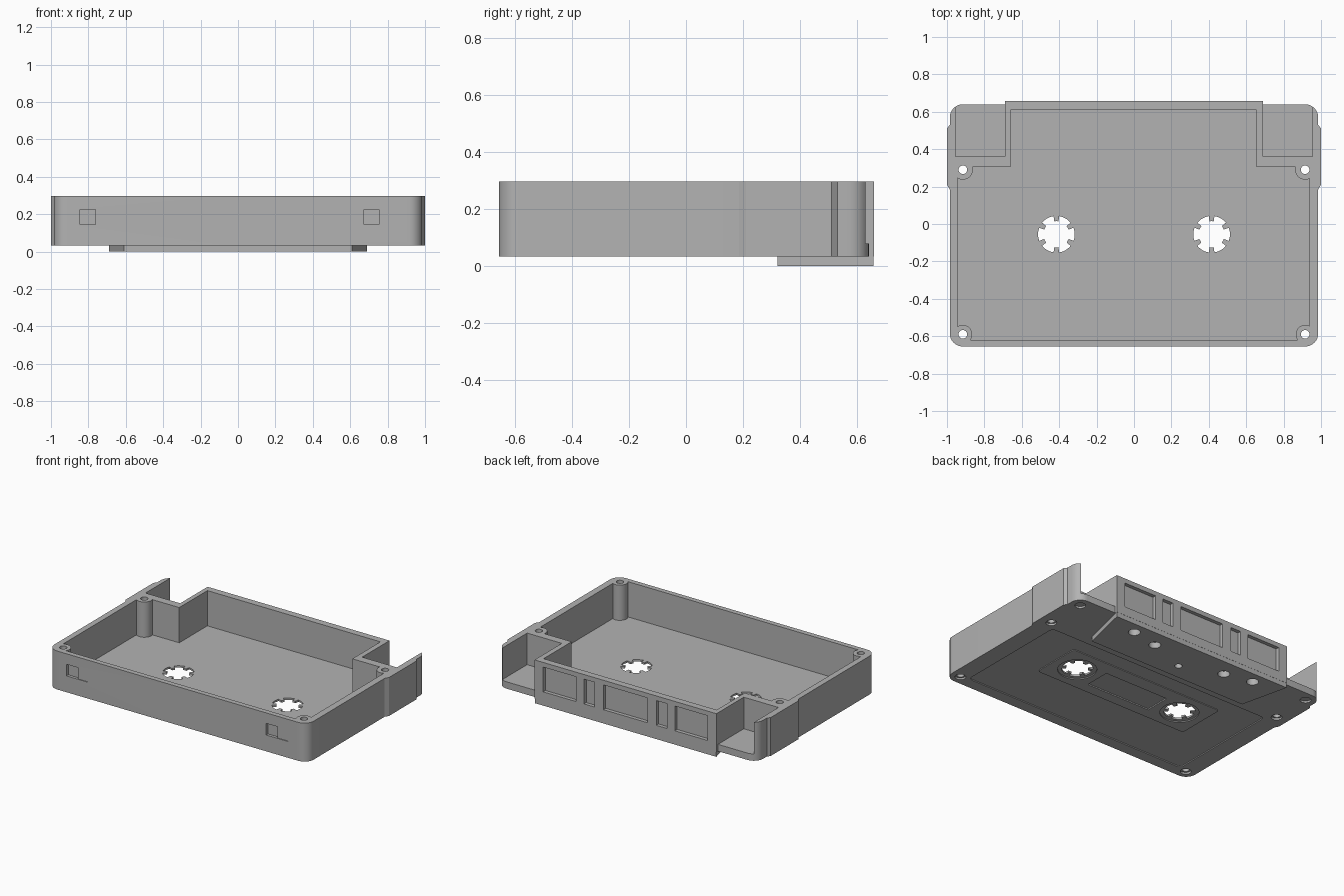
import bpy, bmesh
from math import sin, cos, pi, radians

if "Cube" in bpy.data.objects:
    bpy.data.objects.remove(bpy.data.objects["Cube"])

grey = bpy.data.materials.new("plain grey")
grey.use_nodes = True
grey.diffuse_color = (0.45, 0.45, 0.45, 1)
grey.node_tree.nodes["Principled BSDF"].inputs["Base Color"].default_value = grey.diffuse_color

BASE, TOP, FLOOR = 0.033, 0.297, 0.055


def prism(name, pts, z0, z1):
    """Extrude a flat outline between two heights."""
    bm = bmesh.new()
    face = bm.faces.new([bm.verts.new((x, y, z0)) for x, y in pts])
    new = bmesh.ops.extrude_face_region(bm, geom=[face])["geom"]
    verts = [v for v in new if isinstance(v, bmesh.types.BMVert)]
    bmesh.ops.translate(bm, verts=verts, vec=(0, 0, z1 - z0))
    bmesh.ops.recalc_face_normals(bm, faces=bm.faces)
    mesh = bpy.data.meshes.new(name)
    bm.to_mesh(mesh)
    bm.free()
    ob = bpy.data.objects.new(name, mesh)
    mesh.materials.append(grey)
    bpy.context.scene.collection.objects.link(ob)
    return ob


def arc(cx, cy, r, a0, a1, n=8):
    return [(cx + r * cos(radians(a0 + (a1 - a0) * i / n)),
             cy + r * sin(radians(a0 + (a1 - a0) * i / n))) for i in range(n + 1)]


def circle(cx, cy, r, n=32):
    return arc(cx, cy, r, 0, 360, n)[:-1]


def rect(x0, x1, y0, y1, r=0):
    if not r:
        return [(x0, y0), (x1, y0), (x1, y1), (x0, y1)]
    return (arc(x0 + r, y0 + r, r, 180, 270) + arc(x1 - r, y0 + r, r, 270, 360)
            + arc(x1 - r, y1 - r, r, 0, 90) + arc(x0 + r, y1 - r, r, 90, 180))


def mirrored(half):
    """Complete a right-hand outline with its mirror image."""
    return half + [(-x, y) for x, y in reversed(half)]


def combine(tool, operation):
    mod = shell.modifiers.new("combine", "BOOLEAN")
    mod.operation, mod.object, mod.solver = operation, tool, "EXACT"
    bpy.context.view_layer.objects.active = shell
    bpy.ops.object.modifier_apply(modifier=mod.name)
    bpy.data.objects.remove(tool)


def cut(pts, z0, z1):
    combine(prism("cutter", pts, z0, z1), "DIFFERENCE")


def add(pts, z0, z1):
    combine(prism("addition", pts, z0, z1), "UNION")


# Outer shell with rounded corners, side grips and the raised head block
shell = prism("cassette_half_shell", mirrored(
    arc(0.915, -0.585, 0.07, 270, 360)
    + [(0.985, 0.185), (1.0, 0.21), (1.0, 0.51), (0.985, 0.53)]
    + arc(0.915, 0.57, 0.07, 0, 90)
    + [(0.69, 0.64), (0.69, 0.657)]), BASE, TOP)

# Inner cavity, narrowing into the head block
cut([(-0.945, -0.62), (0.938, -0.62), (0.938, 0.305), (0.655, 0.305),
     (0.655, 0.61), (-0.66, 0.61), (-0.66, 0.305), (-0.945, 0.305)], FLOOR, 0.4)

# Open corner pockets beside the head block
for s in (-1, 1):
    cut(rect(*sorted((s * 0.691, s * 0.955)), 0.36, 0.8), 0.08, 0.4)

# Screw posts
for s in (-1, 1):
    for y, r in ((-0.59, 0.05), (0.29, 0.053)):
        add(circle(s * 0.915, y, r), FLOOR - 0.01, TOP)

# Tapered plate under the head block
add(mirrored([(0.61, 0.32), (0.689, 0.656)]), 0, BASE + 0.01)

# Label recess, raised reel panel and its centre window on the underside
cut(rect(-0.86, 0.86, -0.575, 0.235, 0.03), 0, BASE + 0.007)
add(rect(-0.59, 0.59, -0.23, 0.12, 0.02), BASE + 0.002, BASE + 0.012)
cut(rect(-0.245, 0.245, -0.155, 0.025), 0, BASE + 0.01)

# Toothed reel holes in round seats
for s in (-1, 1):
    cx, cy = s * 0.415, -0.055
    cut(circle(cx, cy, 0.122, 40), 0, BASE + 0.009)
    gear = []
    for k in range(6):
        mid = 60 * k
        gear += arc(cx, cy, 0.098, mid - 21, mid + 21, 6)
        gear += arc(cx, cy, 0.07, mid + 21, mid + 39, 3)
    cut(gear, -0.1, 0.2)

# Screw holes with wide seats, blind seats in the pocket corners
for s in (-1, 1):
    for y in (-0.59, 0.29):
        cut(circle(s * 0.915, y, 0.023, 24), -0.1, 0.4)
    for y in (-0.59, 0.29, 0.57):
        cut(circle(s * 0.915, y, 0.034, 24), 0, BASE + 0.013)
    # Guide holes in the tapered plate
    cut(circle(s * 0.48, 0.575, 0.038), -0.1, 0.042)
    cut(circle(s * 0.28, 0.535, 0.038), -0.1, 0.042)
cut(circle(0, 0.43, 0.024), -0.1, 0.042)

# Shallow windows along the head block
for x, half in ((-0.5, 0.125), (-0.275, 0.04), (0, 0.168), (0.275, 0.04), (0.5, 0.125)):
    cut(rect(x - half, x + half, 0.632, 0.8), 0.095, 0.265)

# Tab recesses in the front wall: a deep half and a shallow half
for x in (-0.762, 0.755):
    cut(rect(x - 0.082, x, -0.8, -0.635), 0.145, 0.225)
    cut(rect(x - 0.001, x + 0.082, -0.8, -0.65), 0.145, 0.225)

# Smooth the rounded corners and holes, keep edges crisp
bpy.ops.object.select_all(action="DESELECT")
shell.select_set(True)
bpy.context.view_layer.objects.active = shell
bpy.ops.object.shade_smooth_by_angle(angle=radians(30))
